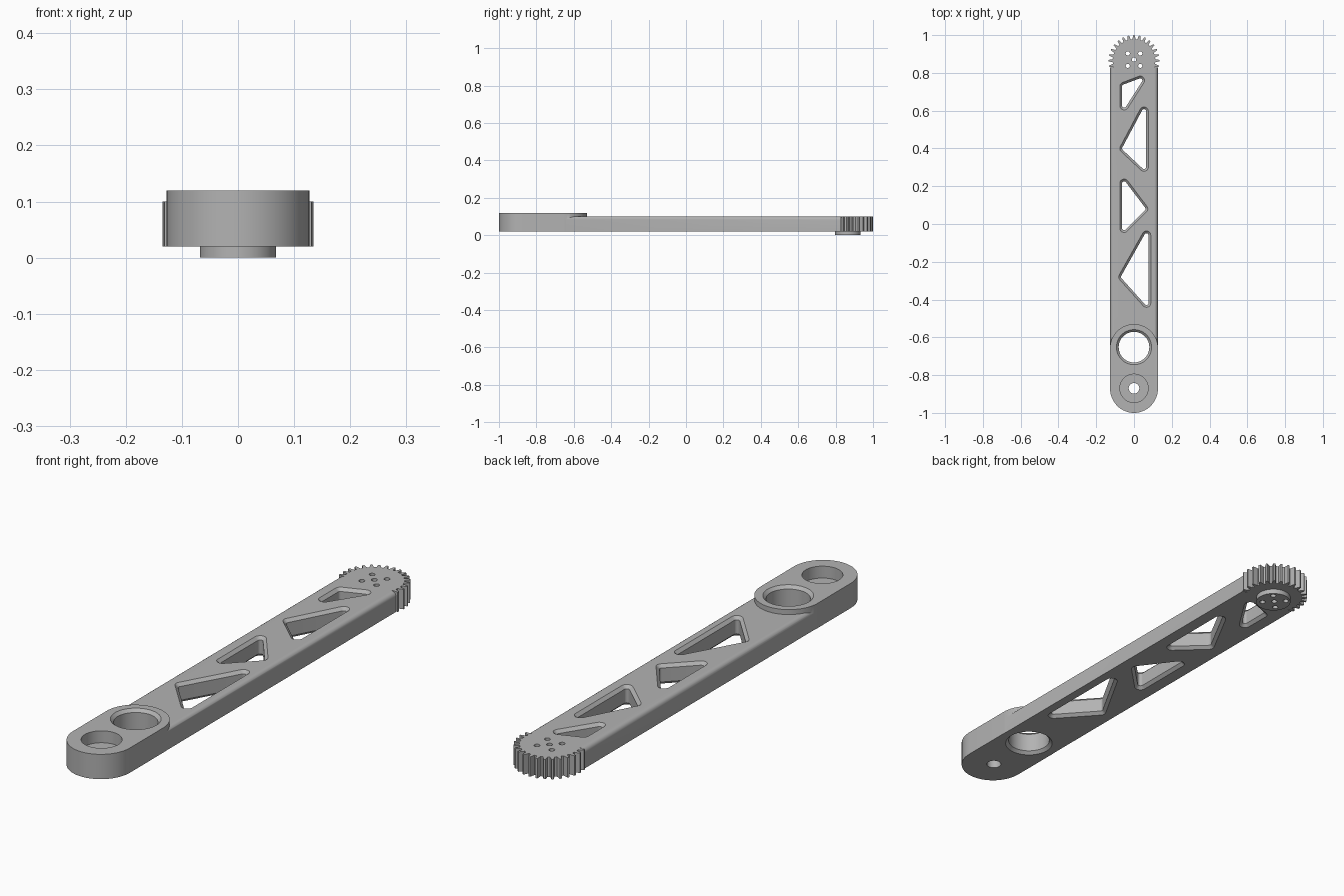
import bpy, bmesh
from math import sin, cos, pi, tau, atan2

cube = bpy.data.objects.get("Cube")
if cube:
    bpy.data.objects.remove(cube, do_unlink=True)

mat = bpy.data.materials.new("satin grey")
mat.use_nodes = True
grey = (0.45, 0.45, 0.45, 1)
mat.diffuse_color = grey
mat.node_tree.nodes["Principled BSDF"].inputs["Base Color"].default_value = grey

BOTTOM, TOP, PAD_TOP = 0.02, 0.10, 0.12
HALF = 0.126
GEAR_Y, HOLE_Y, POCKET_Y = 0.865, -0.652, -0.87


def rounded(centres, r, seg=12):
    """Outline around circles of radius r at the given anticlockwise centres."""
    if len(centres) == 1:
        x, y = centres[0]
        return [(x + r * cos(tau * i / 64), y + r * sin(tau * i / 64)) for i in range(64)]
    pts, n = [], len(centres)
    for i, (x, y) in enumerate(centres):
        px, py = centres[i - 1]
        nx, ny = centres[(i + 1) % n]
        a = atan2(y - py, x - px) - pi / 2
        turn = (atan2(ny - y, nx - x) - pi / 2 - a) % tau
        pts += [(x + r * cos(a + turn * k / seg), y + r * sin(a + turn * k / seg))
                for k in range(seg + 1)]
    return pts


def loft(name, rings):
    """Closed solid through matching rings of 3D points."""
    bm = bmesh.new()
    loops = [[bm.verts.new(p) for p in ring] for ring in rings]
    n = len(loops[0])
    for a, b in zip(loops, loops[1:]):
        for i in range(n):
            j = (i + 1) % n
            bm.faces.new((a[i], a[j], b[j], b[i]))
    bm.faces.new(loops[0][::-1])
    bm.faces.new(loops[-1])
    bmesh.ops.recalc_face_normals(bm, faces=bm.faces)
    mesh = bpy.data.meshes.new(name)
    bm.to_mesh(mesh)
    bm.free()
    mesh.materials.append(mat)
    obj = bpy.data.objects.new(name, mesh)
    bpy.context.collection.objects.link(obj)
    return obj


def prism(name, outline, z0, z1):
    return loft(name, [[(x, y, z) for x, y in outline] for z in (z0, z1)])


def chamfered_cutter(name, centres, r, z0, z1, c):
    """Through cutter that flares at both faces; r is the flared radius."""
    levels = [(z0 - c, r + c), (z0 + c, r - c), (z1 - c, r - c), (z1 + c, r + c)]
    return loft(name, [[(x, y, z) for x, y in rounded(centres, rr)] for z, rr in levels])


def combine(target, tool, operation):
    tool.hide_render = True
    mod = target.modifiers.new(operation.lower(), "BOOLEAN")
    mod.operation, mod.solver, mod.object = operation, "EXACT", tool
    bpy.context.view_layer.objects.active = target
    bpy.ops.object.modifier_apply(modifier=mod.name)
    bpy.data.objects.remove(tool, do_unlink=True)


# Long bar with rounded upper edges
fillet = 0.018
arc = [(HALF - fillet + fillet * cos(pi / 2 * k / 6), TOP - fillet + fillet * sin(pi / 2 * k / 6))
       for k in range(7)]
section = [(HALF, BOTTOM)] + arc
section += [(-x, z) for x, z in reversed(section)]
arm = loft("gear_arm", [[(x, y, z) for x, z in section] for y in (-0.70, 0.828)])

# Raised pad at the front end
pad = prism("pad", rounded([(0, POCKET_Y), (0, -0.657)], 0.127, 32), BOTTOM, PAD_TOP)
# Move the front curve to the exact end of the bar
for v in pad.data.vertices:
    if v.co.y < POCKET_Y:
        v.co.y = POCKET_Y + (v.co.y - POCKET_Y) * 0.13 / 0.127
combine(arm, pad, "UNION")

# Toothed wheel end; the part inside the bar is plain
TEETH, ROOT, TIP = 28, 0.113, 0.135
gear_outline = []
for i in range(TEETH):
    mid = pi / 2 + tau * i / TEETH
    tip = ROOT if sin(mid) < -0.32 else TIP
    for frac, r in ((-0.32, ROOT), (-0.22, (ROOT + tip) / 2), (-0.12, tip),
                    (0.12, tip), (0.22, (ROOT + tip) / 2), (0.32, ROOT)):
        a = mid + frac * tau / TEETH
        gear_outline.append((r * cos(a), GEAR_Y + r * sin(a)))
combine(arm, prism("gear", gear_outline, BOTTOM, TOP), "UNION")

# Round boss under the wheel
combine(arm, prism("boss", rounded([(0, GEAR_Y)], 0.068), 0, 0.03), "UNION")

# Lightening windows, given by their corner centres
windows = [
    [(-0.052, 0.627), (0.033, 0.76), (-0.052, 0.728)],
    [(-0.052, 0.40), (0.053, 0.302), (0.053, 0.597)],
    [(-0.052, -0.022), (0.05, 0.08), (-0.052, 0.215)],
    [(-0.058, -0.28), (0.066, -0.418), (0.066, -0.06)],
]
for corners in windows:
    combine(arm, chamfered_cutter("window", corners, 0.023, BOTTOM, TOP, 0.012), "DIFFERENCE")

# Large chamfered hole, then the stepped pocket with its small hole
combine(arm, chamfered_cutter("bore", [(0, HOLE_Y)], 0.093, BOTTOM, PAD_TOP, 0.012), "DIFFERENCE")
combine(arm, prism("pocket", rounded([(0, POCKET_Y)], 0.075), 0.072, 0.2), "DIFFERENCE")
combine(arm, prism("pin_hole", rounded([(0, POCKET_Y)], 0.028), -0.1, 0.1), "DIFFERENCE")

# Centre hole and four bolt holes through wheel and boss
d = 0.033
for x, y in [(0, 0), (d, d), (-d, d), (-d, -d), (d, -d)]:
    combine(arm, prism("bolt_hole", rounded([(x, GEAR_Y + 0.005 + y)], 0.011), -0.1, 0.2), "DIFFERENCE")

bpy.ops.object.select_all(action="DESELECT")
arm.select_set(True)
bpy.context.view_layer.objects.active = arm
bpy.ops.object.shade_smooth_by_angle(angle=pi / 6)
